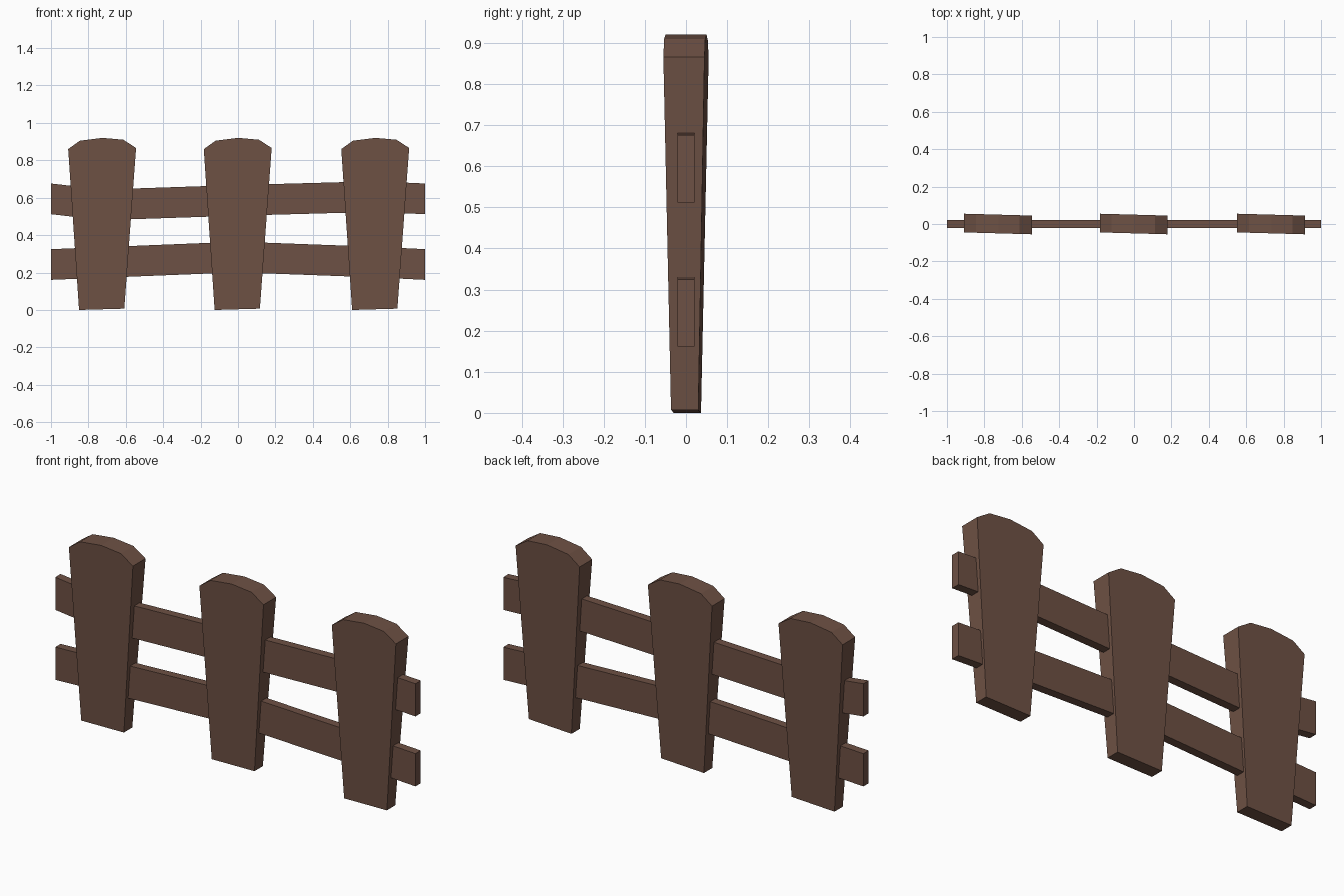
import bpy, bmesh, math

if "Cube" in bpy.data.objects:
    bpy.data.objects.remove(bpy.data.objects["Cube"])

wood = bpy.data.materials.new("brown wood")
wood.diffuse_color = (0.155, 0.082, 0.058, 1)
wood.use_nodes = True
wood.node_tree.nodes["Principled BSDF"].inputs["Base Color"].default_value = wood.diffuse_color


def finish(name, bm):
    bmesh.ops.recalc_face_normals(bm, faces=bm.faces[:])
    me = bpy.data.meshes.new(name)
    bm.to_mesh(me)
    bm.free()
    me.materials.append(wood)
    ob = bpy.data.objects.new(name, me)
    bpy.context.collection.objects.link(ob)
    return ob


# Pickets: rounded-top outline, wider and thicker towards the top, slightly turned
OUTLINE = [(-0.125, 0.0), (0.117, 0.007), (0.18, 0.866), (0.112, 0.91),
           (0.0, 0.92), (-0.12, 0.905), (-0.183, 0.86)]
TURN = math.tan(math.radians(-1.6))


def picket(name, x0):
    bm = bmesh.new()
    rings = []
    for side in (-1, 1):
        rings.append([bm.verts.new((x0 + x, x * TURN + side * (0.033 + 0.017 * min(z / 0.866, 1)), z))
                      for x, z in OUTLINE])
    n = len(OUTLINE)
    for r in rings:
        bm.faces.new(r)
    for i in range(n):
        j = (i + 1) % n
        bm.faces.new((rings[0][i], rings[0][j], rings[1][j], rings[1][i]))
    finish(name, bm)


for side, x0 in (("left", -0.725), ("middle", 0.0), ("right", 0.735)):
    picket(side + "_picket", x0)


# Rails: rectangular section following a slightly bent line, bends hidden in the pickets
def rail(name, path, half_h=0.082, half_t=0.021):
    bm = bmesh.new()
    rings = [[bm.verts.new((x, sy * half_t, z + sz * half_h))
              for sy, sz in ((-1, -1), (1, -1), (1, 1), (-1, 1))] for x, z in path]
    bm.faces.new(rings[0])
    bm.faces.new(rings[-1])
    for a, b in zip(rings, rings[1:]):
        for i in range(4):
            j = (i + 1) % 4
            bm.faces.new((a[i], a[j], b[j], b[i]))
    finish(name, bm)


rail("upper_rail", [(-1, 0.594), (-0.72, 0.562), (0, 0.586), (0.735, 0.606), (1, 0.594)])
rail("lower_rail", [(-1, 0.243), (-0.72, 0.254), (0, 0.283), (0.735, 0.256), (1, 0.243)])
